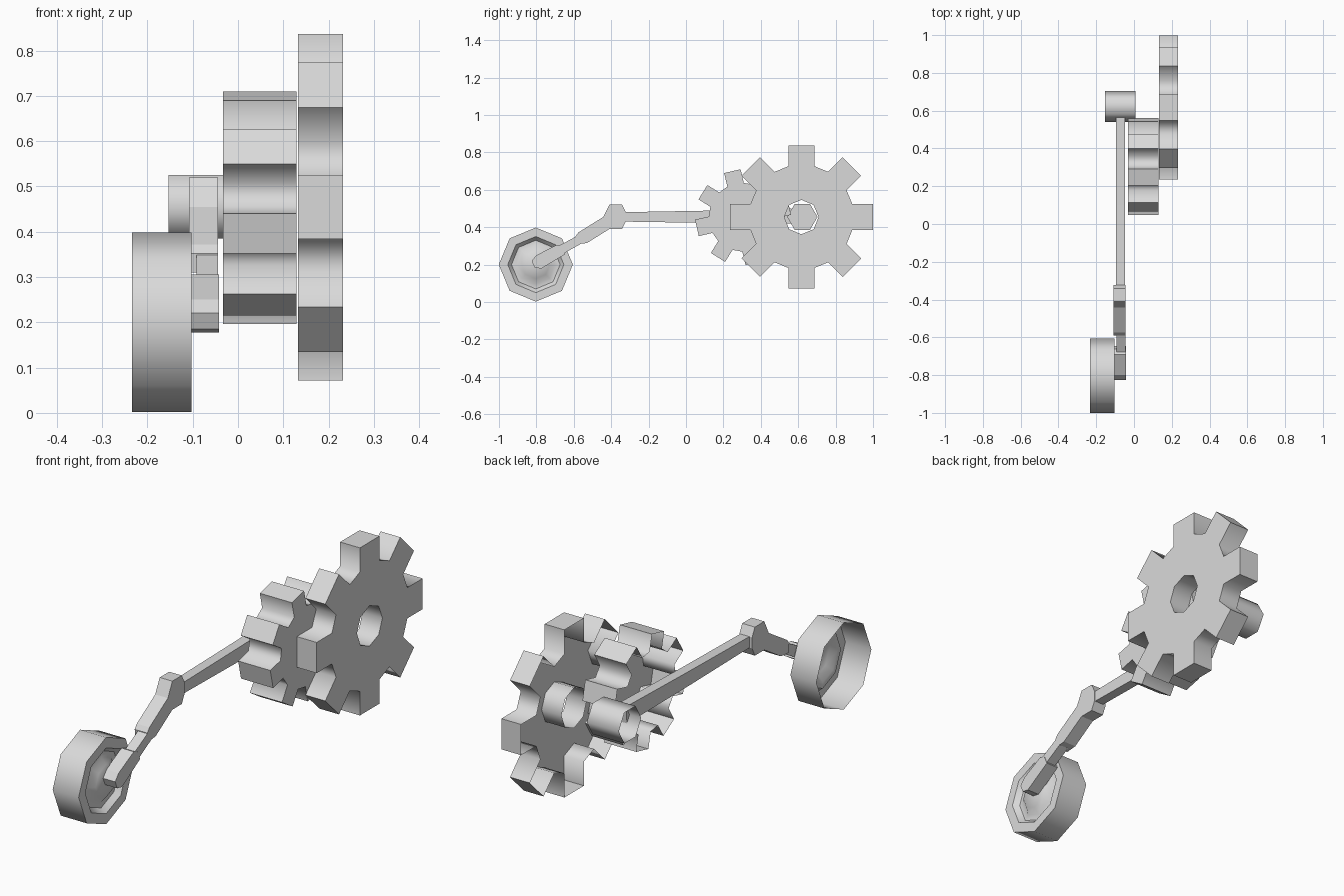
import bpy, bmesh, math

if "Cube" in bpy.data.objects:
    bpy.data.objects.remove(bpy.data.objects["Cube"])

grey = bpy.data.materials.new("light grey")
grey.diffuse_color = (0.7, 0.7, 0.7, 1)
grey.use_nodes = True
grey.node_tree.nodes["Principled BSDF"].inputs["Base Color"].default_value = grey.diffuse_color


def finish(name, bm, angle=None):
    """Turn a bmesh into a named object, smooth below the given angle."""
    bmesh.ops.recalc_face_normals(bm, faces=bm.faces[:])
    mesh = bpy.data.meshes.new(name)
    bm.to_mesh(mesh)
    bm.free()
    mesh.materials.append(grey)
    obj = bpy.data.objects.new(name, mesh)
    bpy.context.collection.objects.link(obj)
    if angle:
        bpy.ops.object.select_all(action='DESELECT')
        obj.select_set(True)
        bpy.context.view_layer.objects.active = obj
        bpy.ops.object.shade_smooth_by_angle(angle=math.radians(angle))
    return obj


def gear(name, x0, x1, cy, cz, tip, root, half, turn, hole=0, n=8):
    """Hollow gear: capped on the right, open on the left."""
    bm = bmesh.new()

    def vert(x, r, t, a):
        c, s = math.cos(a), math.sin(a)
        return bm.verts.new((x, cy + r * c - t * s, cz + r * s + t * c))

    angles = [math.radians(turn) + 2 * math.pi * i / n for i in range(n)]
    tooth = ((root, -half), (tip, -half), (tip, half), (root, half))
    rings = [[[vert(x, r, t, a) for r, t in tooth] for a in angles] for x in (x1, x0)]
    if hole:
        bores = [[vert(x, hole, 0, a) for a in angles] for x in (x1, x0)]
    else:
        bores = [[vert(x1, 0, 0, 0)] * n]
    for i in range(n):
        j = (i + 1) % n
        # cap sector
        bm.faces.new(rings[0][i] + [bores[0][i]])
        inner = [bores[0][j], bores[0][i]] if hole else [bores[0][i]]
        bm.faces.new([rings[0][i][3], rings[0][j][0]] + inner)
        # outer wall and bore wall
        a = rings[0][i] + [rings[0][j][0]]
        b = rings[1][i] + [rings[1][j][0]]
        for k in range(4):
            bm.faces.new((a[k], a[k + 1], b[k + 1], b[k]))
        if hole:
            bm.faces.new((bores[0][i], bores[0][j], bores[1][j], bores[1][i]))
    return finish(name, bm, 70)


def revolve(name, profile, cy, cz, n, angle):
    """Spin (x, radius) points about the x axis; radius 0 closes the end."""
    bm = bmesh.new()
    rings = []
    for x, r in profile:
        if r == 0:
            rings.append([bm.verts.new((x, cy, cz))] * n)
        else:
            rings.append([bm.verts.new((x, cy + r * math.cos(2 * math.pi * i / n),
                                        cz + r * math.sin(2 * math.pi * i / n)))
                          for i in range(n)])
    for p, q in zip(rings, rings[1:]):
        for i in range(n):
            j = (i + 1) % n
            bm.faces.new(list(dict.fromkeys((p[i], p[j], q[j], q[i]))))
    return finish(name, bm, angle)


def plate(name, outline, x0, x1):
    """Extrude a (y, z) side outline across x."""
    bm = bmesh.new()
    left = [bm.verts.new((x0, y, z)) for y, z in outline]
    right = [bm.verts.new((x1, y, z)) for y, z in outline]
    bm.faces.new(left)
    bm.faces.new(right[::-1])
    for i in range(len(outline)):
        j = (i + 1) % len(outline)
        bm.faces.new((left[i], left[j], right[j], right[i]))
    return finish(name, bm)


# Meshing gears
gear("large_gear", 0.132, 0.232, 0.617, 0.454, 0.382, 0.272, 0.07, 0, hole=0.092)
gear("small_gear", -0.033, 0.129, 0.305, 0.453, 0.253, 0.178, 0.045, 13)

# Hexagonal crank pin, open on the left
revolve("crank_pin", [(-0.153, 0.081), (0.008, 0.081), (0.008, 0)], 0.622, 0.455, 6, 70)

# Eight-sided wheel shell with a stepped recess and hub on the right
revolve("wheel", [(-0.234, 0.198), (-0.103, 0.198), (-0.103, 0.15), (-0.128, 0.13),
                  (-0.128, 0.103), (-0.103, 0.075), (-0.103, 0)], -0.803, 0.2, 8, 50)

# Connecting rod, elbow link and wheel grip
plate("connecting_rod", [(-0.345, 0.43), (0.1, 0.423), (0.56, 0.42), (0.565, 0.50),
                         (0.1, 0.488), (-0.345, 0.48)], -0.094, -0.048)
plate("elbow_link", [(-0.585, 0.31), (-0.53, 0.315), (-0.41, 0.39), (-0.342, 0.39),
                     (-0.322, 0.43), (-0.322, 0.48), (-0.342, 0.52), (-0.41, 0.52),
                     (-0.442, 0.455), (-0.575, 0.372), (-0.59, 0.352)], -0.108, -0.044)
plate("link_neck", [(-0.70, 0.25), (-0.65, 0.262), (-0.56, 0.312), (-0.56, 0.365),
                    (-0.70, 0.29)], -0.092, -0.044)
plate("wheel_grip", [(-0.775, 0.178), (-0.645, 0.256), (-0.662, 0.295), (-0.69, 0.306),
                     (-0.80, 0.25), (-0.825, 0.22), (-0.81, 0.185)], -0.105, -0.042)
